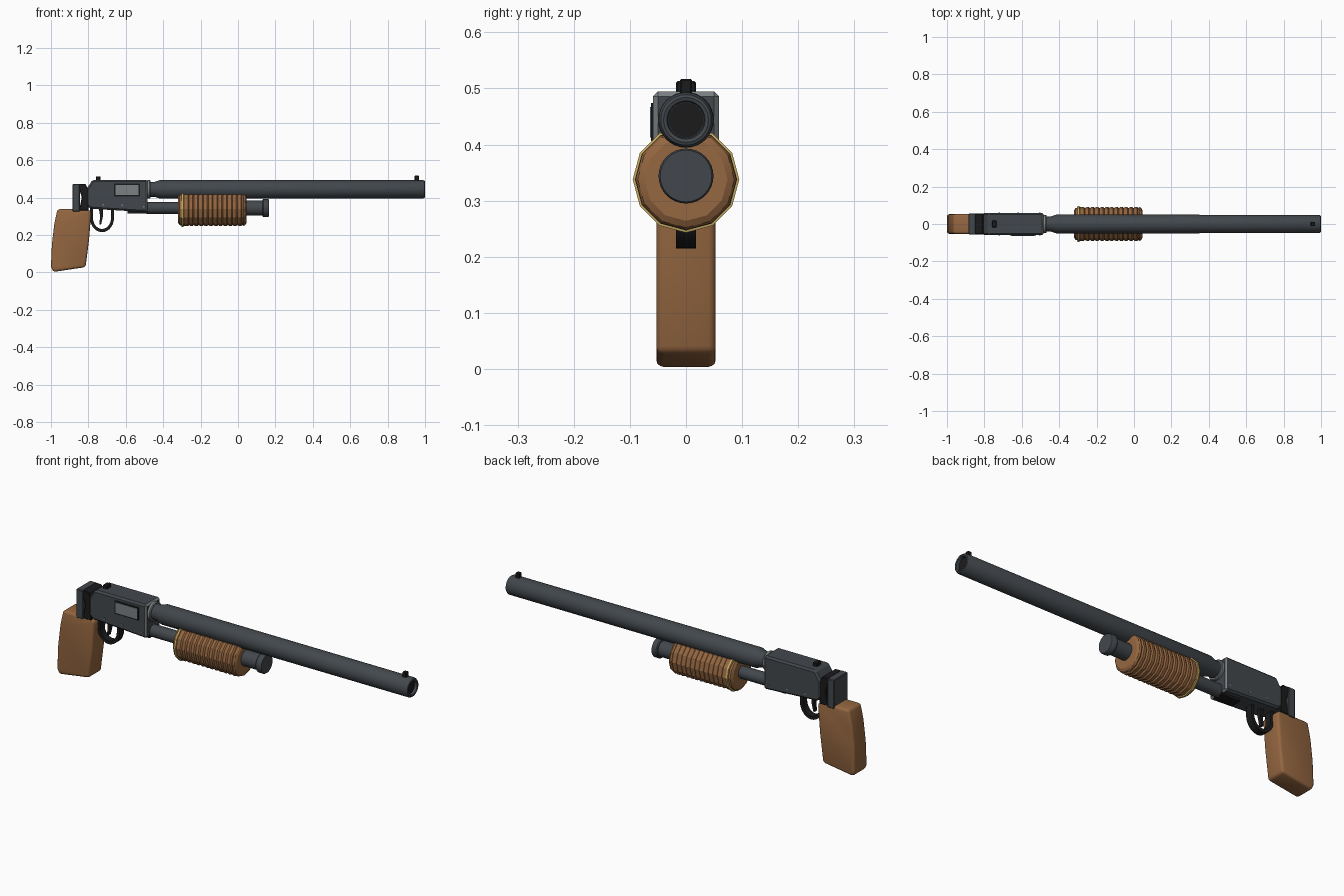
import bpy, bmesh, math
from mathutils import Vector

if "Cube" in bpy.data.objects:
    bpy.data.objects.remove(bpy.data.objects["Cube"])


def mat(name, r, g, b):
    m = bpy.data.materials.new(name)
    m.diffuse_color = (r, g, b, 1)
    m.use_nodes = True
    m.node_tree.nodes["Principled BSDF"].inputs["Base Color"].default_value = m.diffuse_color
    return m


STEEL = mat("gunmetal", 0.055, 0.064, 0.073)
BLACK = mat("black", 0.011, 0.011, 0.012)
WOOD = mat("wood", 0.30, 0.135, 0.052)
LIGHT = mat("light_steel", 0.20, 0.22, 0.23)
BRASS = mat("brass", 0.55, 0.40, 0.12)


def finish(name, bm, mats, smooth=None):
    bmesh.ops.recalc_face_normals(bm, faces=bm.faces)
    me = bpy.data.meshes.new(name)
    bm.to_mesh(me)
    bm.free()
    ob = bpy.data.objects.new(name, me)
    bpy.context.collection.objects.link(ob)
    for m in mats:
        me.materials.append(m)
    if smooth:
        bpy.ops.object.select_all(action='DESELECT')
        ob.select_set(True)
        bpy.context.view_layer.objects.active = ob
        bpy.ops.object.shade_smooth_by_angle(angle=math.radians(smooth))
    return ob


def lathe(name, prof, zc, m, n=32, smooth=35, top=None, closed=False):
    """Spin (x, radius) points round a horizontal axis at height zc."""
    bm = bmesh.new()
    rings = []
    for x, r in prof:
        ring = []
        for i in range(n):
            a = math.tau * i / n
            z = zc + r * math.sin(a)
            ring.append(bm.verts.new((x, r * math.cos(a), min(z, top) if top else z)))
        rings.append(ring)
    for a, b in zip(rings, rings[1:]):
        for i in range(n):
            j = (i + 1) % n
            bm.faces.new((a[i], a[j], b[j], b[i]))
    bm.faces.new(rings[0])
    bm.faces.new(rings[-1])
    return finish(name, bm, [m], smooth)


def extrude(name, pts, hw, m, bevel=0.0, segs=1, smooth=None, yc=0.0, trim=None):
    """Extrude an (x, z) outline across y, with optional rounded edges."""
    bm = bmesh.new()
    f = bm.faces.new([bm.verts.new((x, yc - hw, z)) for x, z in pts])
    g = bmesh.ops.extrude_face_region(bm, geom=[f])
    bmesh.ops.translate(bm, vec=(0, 2 * hw, 0),
                        verts=[v for v in g['geom'] if isinstance(v, bmesh.types.BMVert)])
    if bevel:
        bmesh.ops.recalc_face_normals(bm, faces=bm.faces)
        edges = [e for e in bm.edges if e.calc_face_angle(0) > 0.5]
        bmesh.ops.bevel(bm, geom=edges, offset=bevel, segments=segs, profile=0.5, affect='EDGES')
    mats = [m]
    if trim:
        mats.append(trim)
        bm.normal_update()
        bmesh.ops.recalc_face_normals(bm, faces=bm.faces)
        for f in bm.faces:                       # worn chamfers round the front
            if 0.3 < f.normal.x < 0.95:
                f.material_index = 1
    return finish(name, bm, mats, smooth)


def box(name, x0, x1, y0, y1, z0, z1, m, bevel=0.0):
    return extrude(name, [(x0, z0), (x1, z0), (x1, z1), (x0, z1)],
                   (y1 - y0) / 2, m, bevel, yc=(y0 + y1) / 2)


BZ, TZ, PZ = 0.444, 0.344, 0.338

# Barrel with hollow bore
lathe("barrel", [(-0.49, 0.04), (-0.445, 0.04), (-0.415, 0.05), (0.99, 0.049), (0.998, 0.045),
                 (1.0, 0.040), (0.998, 0.034), (0.985, 0.032)], BZ, STEEL)
bpy.data.objects["barrel"].data.materials.append(BLACK)
lathe("bore", [(0.984, 0.031), (0.986, 0.031)], BZ, BLACK)
lathe("barrel_collar", [(-0.487, 0.046), (-0.484, 0.049), (-0.472, 0.049), (-0.468, 0.046)], BZ, LIGHT)

# Magazine tube and end cap
lathe("magazine_tube", [(-0.49, 0.031), (-0.2, 0.031), (-0.2, 0.04), (0.14, 0.04)], TZ, STEEL)
lathe("magazine_cap", [(0.132, 0.045), (0.137, 0.049), (0.16, 0.049), (0.165, 0.046)], TZ, STEEL)

# Ribbed pump handle, twelve sided, lowered along the top to clear the barrel
prof = [(-0.32, 0.074), (-0.312, 0.086), (-0.285, 0.090)]
ribs, x0, x1 = 12, -0.285, 0.025
step = (x1 - x0) / ribs
for i in range(ribs):
    x = x0 + i * step
    prof += [(x + step * 0.25, 0.091), (x + step * 0.65, 0.091), (x + step * 0.9, 0.085)]
prof += [(0.03, 0.090), (0.038, 0.086), (0.045, 0.074)]
lathe("pump_handle", prof, PZ, WOOD, n=12, smooth=25, top=0.42)
lathe("pump_ring", [(-0.303, 0.085), (-0.301, 0.095), (-0.291, 0.095), (-0.289, 0.085)],
      PZ, BRASS, n=12, smooth=25, top=0.421)

# Receiver
extrude("receiver", [(-0.81, 0.36), (-0.79, 0.34), (-0.483, 0.322), (-0.483, 0.495),
                     (-0.778, 0.495), (-0.81, 0.445)], 0.059, STEEL, 0.009, trim=LIGHT)
box("ejection_frame", -0.662, -0.524, -0.062, -0.057, 0.406, 0.474, BLACK)
box("ejection_port", -0.654, -0.532, -0.064, -0.060, 0.413, 0.467, LIGHT)
box("loading_port", -0.59, -0.485, -0.028, 0.028, 0.314, 0.335, BLACK)
for s, side in ((-1, "right"), (1, "left")):
    for i, (x, z) in enumerate(((-0.72, 0.362), (-0.62, 0.358), (-0.505, 0.35))):
        box(f"pin_{side}_{i}", x - 0.004, x + 0.004, s * 0.059 - 0.002, s * 0.059 + 0.002,
            z - 0.004, z + 0.004, LIGHT)

# Rear block and tang
box("rear_plate", -0.884, -0.846, -0.057, 0.057, 0.325, 0.473, STEEL, 0.003)
extrude("rear_block", [(-0.85, 0.33), (-0.80, 0.33), (-0.80, 0.44), (-0.815, 0.473),
                       (-0.85, 0.473), (-0.85, 0.45), (-0.835, 0.40)], 0.055, BLACK, 0.003)

# Pistol grip
extrude("grip", [(-0.965, 0.338), (-0.80, 0.338), (-0.784, 0.322), (-0.797, 0.17), (-0.815, 0.028),
                 (-0.988, 0.002), (-1.0, 0.03), (-0.995, 0.15), (-0.982, 0.26)],
        0.053, WOOD, 0.013, 3, 50)

# Trigger guard: half loop below the receiver, and the trigger inside
cx, cz, n = -0.727, 0.29, 14
arc = [(math.pi + math.pi * i / n) for i in range(n + 1)]
outer = [(cx + 0.064 * math.cos(a), cz + 0.075 * math.sin(a)) for a in arc]
inner = [(cx + 0.048 * math.cos(a), cz + 0.058 * math.sin(a)) for a in reversed(arc)]
extrude("trigger_guard", [(cx - 0.064, 0.345)] + outer + [(cx + 0.064, 0.335), (cx + 0.048, 0.335)]
        + inner + [(cx - 0.048, 0.345)], 0.018, BLACK, smooth=35)
extrude("trigger", [(-0.745, 0.345), (-0.72, 0.345), (-0.722, 0.30), (-0.732, 0.255),
                    (-0.742, 0.255), (-0.737, 0.30)], 0.009, BLACK)

# Sights
box("rear_sight", -0.76, -0.735, -0.018, 0.018, 0.49, 0.513, BLACK, 0.003)
box("front_sight", 0.945, 0.967, -0.011, 0.011, 0.485, 0.517, BLACK, 0.003)
